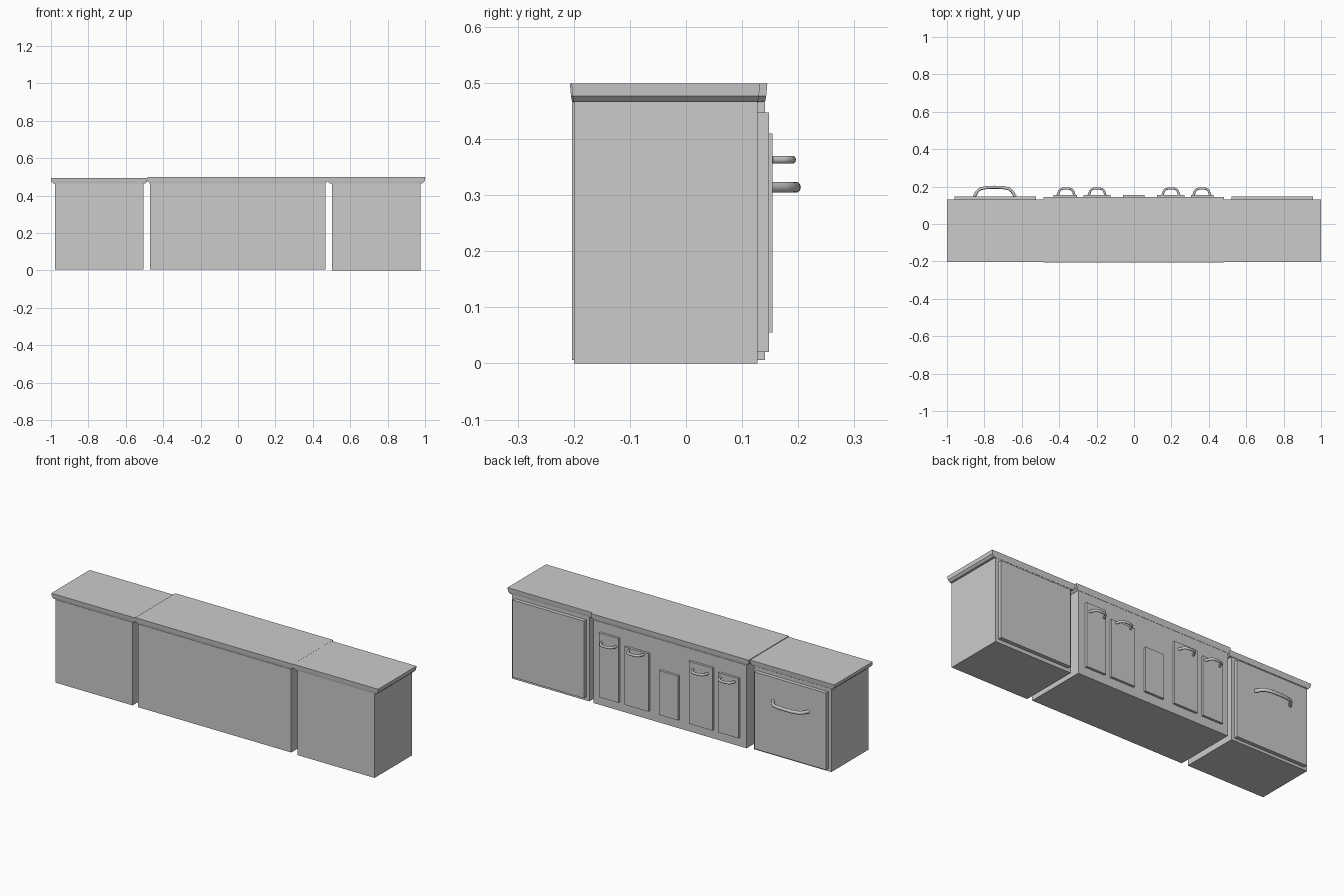
import bpy, bmesh, math
from mathutils import Vector

if "Cube" in bpy.data.objects:
    bpy.data.objects.remove(bpy.data.objects["Cube"])


def finish(name, bm):
    bmesh.ops.recalc_face_normals(bm, faces=bm.faces)
    me = bpy.data.meshes.new(name)
    bm.to_mesh(me)
    bm.free()
    ob = bpy.data.objects.new(name, me)
    bpy.context.collection.objects.link(ob)
    return ob


def loft(name, rings):
    """Skin a list of closed point rings and cap both ends."""
    bm = bmesh.new()
    loops = [[bm.verts.new(p) for p in ring] for ring in rings]
    n = len(loops[0])
    for a, b in zip(loops, loops[1:]):
        for i in range(n):
            j = (i + 1) % n
            bm.faces.new((a[i], a[j], b[j], b[i]))
    bm.faces.new(loops[0])
    bm.faces.new(loops[-1])
    return finish(name, bm)


def rect(x0, x1, y0, y1, z):
    return [(x0, y0, z), (x1, y0, z), (x1, y1, z), (x0, y1, z)]


def box(name, x0, x1, y0, y1, z0, z1):
    return loft(name, [rect(x0, x1, y0, y1, z0), rect(x0, x1, y0, y1, z1)])


def counter(name, x0, x1, y0, y1, z0, z1):
    """Worktop slab with a tapered lower edge."""
    zm = z0 + 0.011
    return loft(name, [rect(x0 + .013, x1 - .013, y0 + .004, y1 - .004, z0),
                       rect(x0 + .002, x1 - .002, y0 + .002, y1 - .002, zm),
                       rect(x0, x1, y0, y1, z1)])


def handle(name, cx, z, half, y0, y1, r):
    """Bowed pull handle: round section swept along a shallow arch."""
    d = y1 - r - y0
    prof = [(-1, 0), (-.93, .18), (-.84, .55), (-.68, .84), (-.36, .98), (0, 1)]
    prof += [(-u, v) for u, v in reversed(prof[:-1])]
    pts = [Vector((cx + u * (half - r * .5), y0 + v * d, z)) for u, v in prof]
    rings = []
    for i, p in enumerate(pts):
        t = (pts[min(i + 1, len(pts) - 1)] - pts[max(i - 1, 0)]).normalized()
        side = t.cross(Vector((0, 0, 1)))
        rings.append([p + side * (r * .85 * math.cos(a)) + Vector((0, 0, r * math.sin(a)))
                      for a in (k * math.tau / 12 for k in range(12))])
    ob = loft(name, rings)
    bpy.ops.object.select_all(action='DESELECT')
    bpy.context.view_layer.objects.active = ob
    ob.select_set(True)
    bpy.ops.object.shade_smooth_by_angle(angle=math.radians(40))
    return ob


# Cabinet bodies
box("left_cabinet", -.978, -.505, -.2, .127, .005, .464)
box("center_cabinet", -.47, .468, -.203, .141, .006, .465)
box("right_cabinet", .503, .976, -.2, .127, 0, .466)

# Worktops
counter("left_worktop", -1, -.484, -.204, .132, .465, .495)
counter("center_worktop", -.485, .481, -.207, .145, .466, .499)
counter("right_worktop", .476, 1, -.204, .132, .466, .4985)

# Large side doors
box("left_door", -.96, -.523, .125, .148, .02, .445)
box("right_door", .521, .958, .125, .148, .02, .447)

# Center doors: x range and top height
doors = [(-.43, -.305, .385), (-.27, -.125, .40), (-.06, .057, .30),
         (.122, .27, .375), (.305, .425, .41)]
for i, (x0, x1, top) in enumerate(doors):
    box(f"center_door_{i + 1}", x0, x1, .138, .154, .055, top)

# Handles
handle("large_handle", -.745, .314, .116, .147, .206, .0095)
for i, cx in enumerate((-.363, -.197, .197, .363)):
    handle(f"small_handle_{i + 1}", cx, .363, .049, .153, .197, .007)
